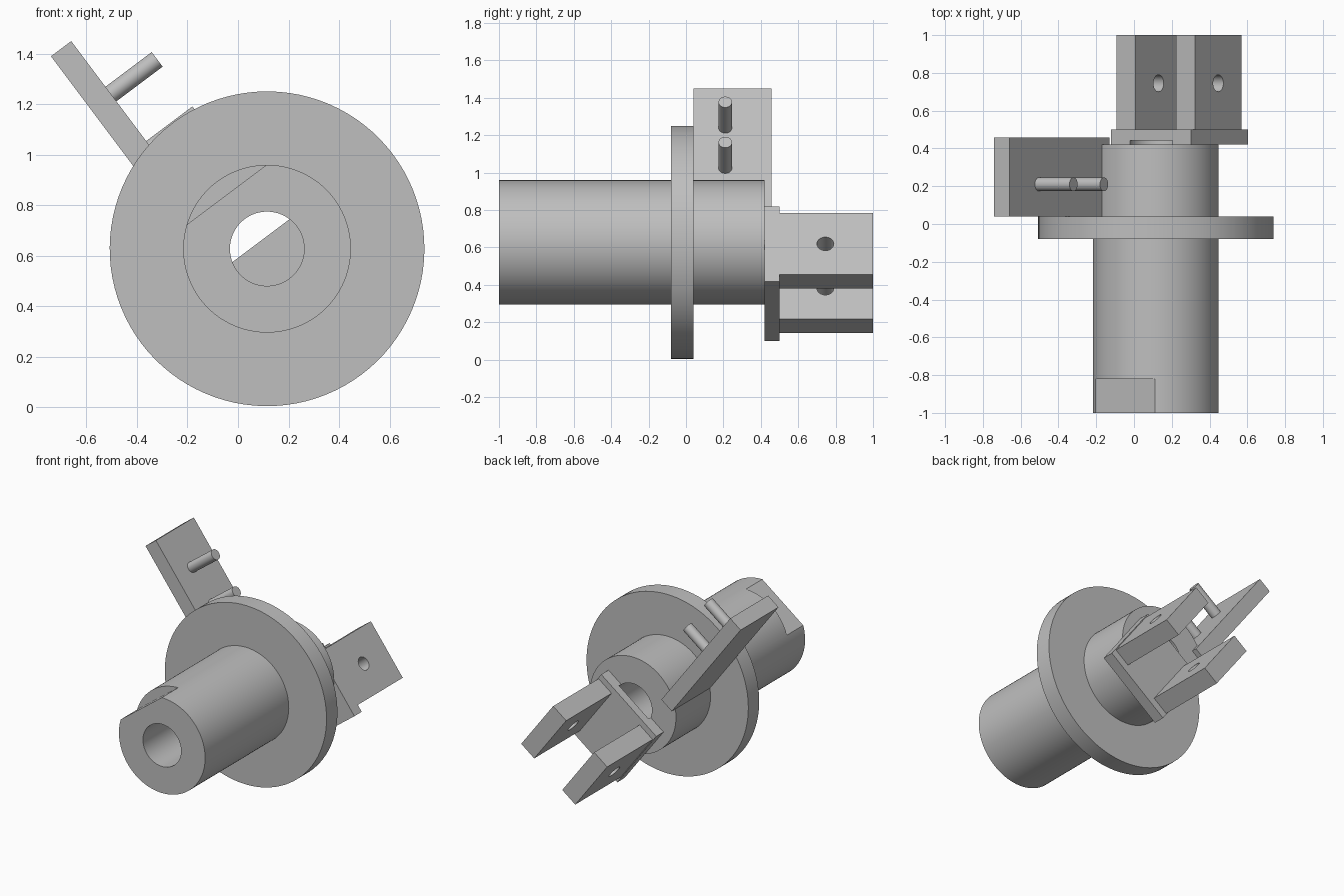
import bpy, bmesh, math
from mathutils import Matrix, Vector

if "Cube" in bpy.data.objects:
    bpy.data.objects.remove(bpy.data.objects["Cube"], do_unlink=True)

# Everything is laid out around the bore axis, then tilted about it
FRAME = Matrix.Translation((0.115, 0, 0.627)) @ Matrix.Rotation(-math.atan2(3, 4), 4, 'Y')

steel = bpy.data.materials.new("plain_grey")
steel.use_nodes = True
GREY = (0.52, 0.52, 0.52, 1)
steel.diffuse_color = GREY
steel.node_tree.nodes["Principled BSDF"].inputs["Base Color"].default_value = GREY


def finish(name, bm):
    bmesh.ops.recalc_face_normals(bm, faces=bm.faces)
    mesh = bpy.data.meshes.new(name)
    bm.to_mesh(mesh)
    bm.free()
    mesh.materials.append(steel)
    obj = bpy.data.objects.new(name, mesh)
    bpy.context.collection.objects.link(obj)
    obj.matrix_world = FRAME
    return obj


def box(name, x, y, z):
    bm = bmesh.new()
    bmesh.ops.create_cube(bm, size=1)
    for v in bm.verts:
        v.co = [(lo + hi) / 2 + c * (hi - lo) for c, (lo, hi) in zip(v.co, (x, y, z))]
    return finish(name, bm)


def rod(name, start, end, radius, sides=48):
    start, end = Vector(start), Vector(end)
    axis = end - start
    place = Matrix.Translation((start + end) / 2) @ axis.to_track_quat('Z', 'Y').to_matrix().to_4x4()
    bm = bmesh.new()
    bmesh.ops.create_cone(bm, cap_ends=True, segments=sides, radius1=radius,
                          radius2=radius, depth=axis.length, matrix=place)
    return finish(name, bm)


def lathe(name, profile, steps=96):
    bm = bmesh.new()
    verts = [bm.verts.new((r, y, 0)) for r, y in profile]
    edges = [bm.edges.new((a, b)) for a, b in zip(verts, verts[1:] + verts[:1])]
    bmesh.ops.spin(bm, geom=verts + edges, cent=(0, 0, 0), axis=(0, 1, 0),
                   angle=math.tau, steps=steps)
    bmesh.ops.remove_doubles(bm, verts=bm.verts, dist=0.0001)
    return finish(name, bm)


def cut(obj, cutter):
    cutter.hide_render = True
    mod = obj.modifiers.new("cut", 'BOOLEAN')
    mod.operation = 'DIFFERENCE'
    mod.solver = 'EXACT'
    mod.object = cutter
    bpy.context.view_layer.objects.active = obj
    bpy.ops.object.modifier_apply(modifier=mod.name)
    bpy.data.objects.remove(cutter, do_unlink=True)


BORE, PIPE, RIM = 0.147, 0.332, 0.623

# Hollow shaft with its flange, and a flat milled on the front end
shaft = lathe("flanged_shaft", [
    (BORE, -1), (PIPE, -1), (PIPE, -0.08), (RIM, -0.08),
    (RIM, 0.04), (PIPE, 0.04), (PIPE, 0.42), (BORE, 0.42)])
cut(shaft, box("flat_cutter", (-0.5, 0.5), (-1.2, -0.82), (0.267, 0.6)))

# Clevis base plate with a shallow continuation of the bore
plate = box("clevis_base", (-0.265, 0.265), (0.42, 0.5), (-0.46, 0.04))
cut(plate, rod("bore_cutter", (0, 0.3, 0), (0, 0.443, 0), BORE, 96))
parts = [shaft, plate]

# Two drilled clevis lugs
for side, s in (("left", 1), ("right", -1)):
    lug = box(side + "_clevis_lug", sorted((s * 0.135, s * 0.26)), (0.495, 1), (-0.41, 0.0))
    cut(lug, rod("hole_cutter", (s * 0.05, 0.745, -0.205), (s * 0.4, 0.745, -0.205), 0.045))
    parts.append(lug)

# Lever arm with two pegs
parts.append(box("lever_arm", (-0.227, -0.127), (0.04, 0.457), (0.239, 1.123)))
for name, z in (("lower_peg", 0.592), ("upper_peg", 0.861)):
    parts.append(rod(name, (-0.14, 0.21, z), (0.102, 0.21, z), 0.036))

# Smooth the round walls, keep the edges crisp
bpy.ops.object.select_all(action='DESELECT')
for part in parts:
    part.select_set(True)
bpy.context.view_layer.objects.active = shaft
bpy.ops.object.shade_smooth_by_angle(angle=math.radians(30))
